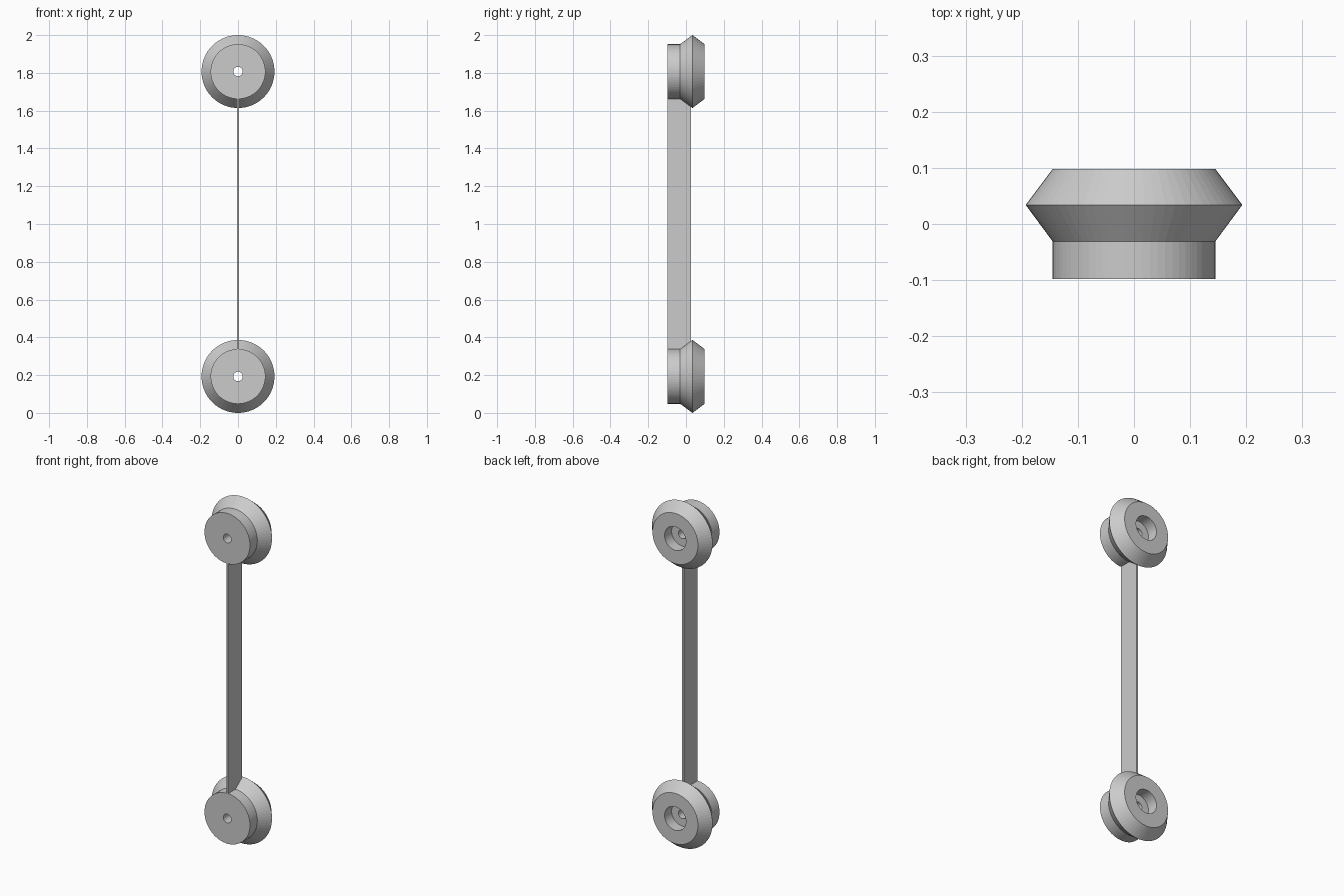
import bpy
import bmesh
import math
from mathutils import Matrix, Vector

cube = bpy.data.objects.get("Cube")
if cube:
    bpy.data.objects.remove(cube, do_unlink=True)

# One plain grey for every part
grey = bpy.data.materials.new("light_grey")
grey.use_nodes = True
colour = (0.6, 0.6, 0.6, 1)
grey.diffuse_color = colour
grey.node_tree.nodes["Principled BSDF"].inputs["Base Color"].default_value = colour

RIM, HUB, BORE, RECESS = 0.193, 0.145, 0.025, 0.068
FRONT, GROOVE, RIDGE, BACK = -0.098, -0.031, 0.034, 0.098
LOW, HIGH = RIM, 2 - RIM


def add_object(name, bm):
    bmesh.ops.recalc_face_normals(bm, faces=bm.faces)
    mesh = bpy.data.meshes.new(name)
    bm.to_mesh(mesh)
    bm.free()
    mesh.materials.append(grey)
    obj = bpy.data.objects.new(name, mesh)
    bpy.context.collection.objects.link(obj)
    return obj


def lathe(name, profile, z, steps=64):
    """Turn a closed (radius, y) profile around the y axis."""
    bm = bmesh.new()
    verts = [bm.verts.new((r, y, 0)) for r, y in profile]
    edges = [bm.edges.new((verts[i - 1], verts[i])) for i in range(len(verts))]
    bmesh.ops.spin(bm, geom=verts + edges, cent=(0, 0, 0), axis=(0, 1, 0),
                   angle=math.tau, steps=steps, use_merge=True)
    bmesh.ops.remove_doubles(bm, verts=bm.verts, dist=0.0001)
    obj = add_object(name, bm)
    obj.location.z = z
    return obj


# Wheels: hub in front, double-cone rim behind, stepped hole through the middle
wheel_profile = [
    (BORE, FRONT), (HUB, FRONT), (HUB, GROOVE), (RIM, RIDGE),
    (HUB, BACK), (RECESS, BACK), (RECESS, RIDGE), (BORE, RIDGE),
]
for name, z in (("lower_wheel", LOW), ("upper_wheel", HIGH)):
    lathe(name, wheel_profile, z)

# Thin flat strip joining the two hubs
bottom, top = LOW + HUB - 0.005, HIGH - HUB + 0.005
depth = 0.027 - FRONT
bm = bmesh.new()
bmesh.ops.create_cube(bm, size=1, matrix=Matrix.LocRotScale(
    Vector((0, FRONT + depth / 2, (bottom + top) / 2)), None,
    Vector((0.011, depth, top - bottom))))
add_object("connecting_strip", bm)
